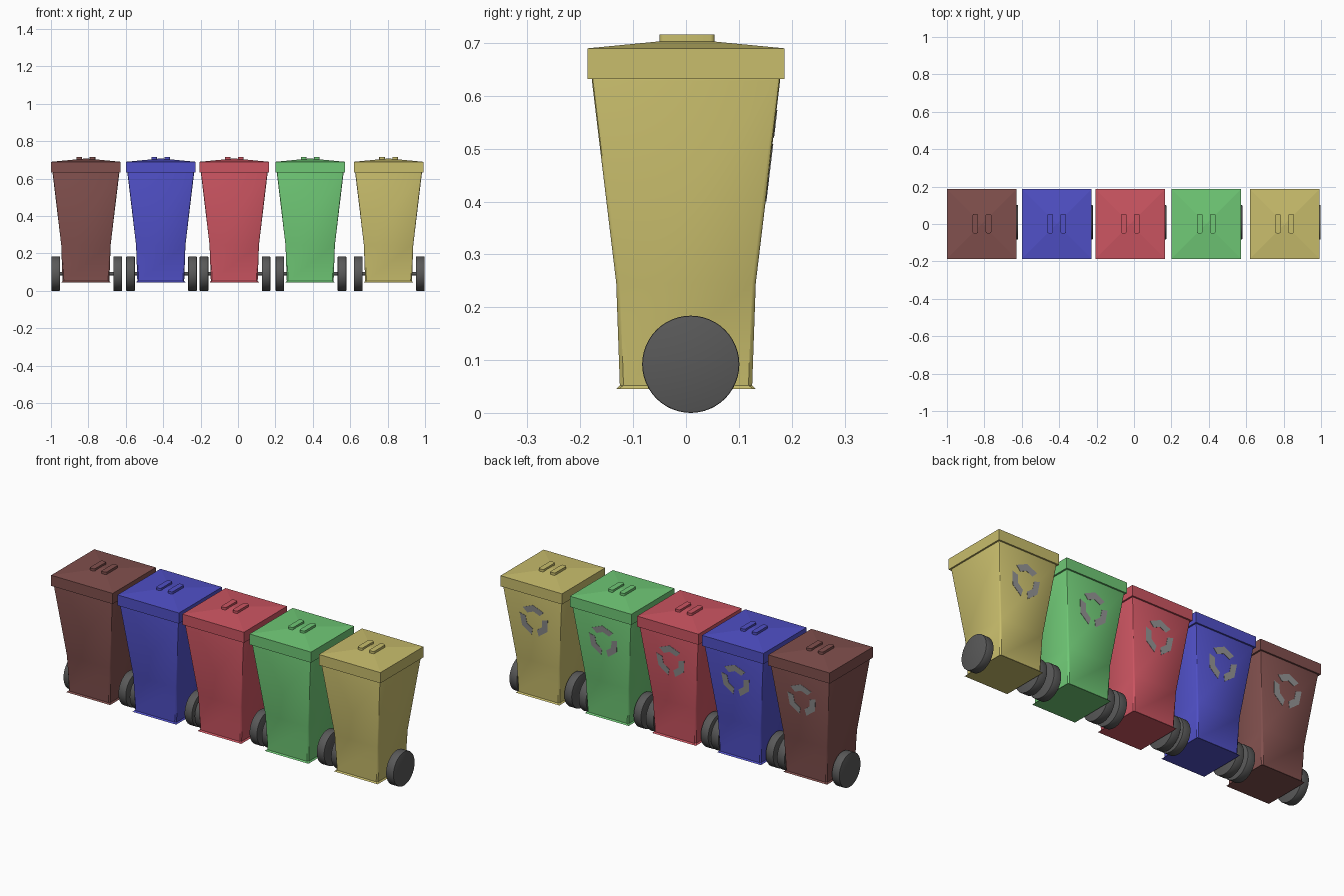
import bpy, bmesh, math
from mathutils import Matrix, Vector

if "Cube" in bpy.data.objects:
    bpy.data.objects.remove(bpy.data.objects["Cube"])


def material(name, rgb):
    m = bpy.data.materials.new(name)
    m.diffuse_color = (*rgb, 1)
    m.use_nodes = True
    m.node_tree.nodes["Principled BSDF"].inputs["Base Color"].default_value = m.diffuse_color
    return m


def finish(bm, name, mat=None, smooth=True):
    bmesh.ops.recalc_face_normals(bm, faces=bm.faces)
    me = bpy.data.meshes.new(name)
    bm.to_mesh(me)
    bm.free()
    ob = bpy.data.objects.new(name, me)
    bpy.context.collection.objects.link(ob)
    if mat:
        me.materials.append(mat)
    if smooth:
        bpy.ops.object.select_all(action='DESELECT')
        ob.select_set(True)
        bpy.context.view_layer.objects.active = ob
        bpy.ops.object.shade_smooth_by_angle(angle=math.radians(35))
    return ob


def loft(bm, cx, rings):
    """Stack square rings (half width, z) centred on cx and cap both ends."""
    loops = [[bm.verts.new((cx + sx * h, sy * h, z))
              for sx, sy in ((-1, -1), (1, -1), (1, 1), (-1, 1))] for h, z in rings]
    for a, b in zip(loops, loops[1:]):
        for i in range(4):
            j = (i + 1) % 4
            bm.faces.new((a[i], a[j], b[j], b[i]))
    bm.faces.new(loops[0])
    return bm.faces.new(loops[-1])


def bevel_sharp(bm, width, segments, angle=0.6):
    bm.normal_update()
    edges = [e for e in bm.edges if e.calc_face_angle(0) > angle]
    bmesh.ops.bevel(bm, geom=edges, offset=width, segments=segments,
                    profile=0.5, affect='EDGES')


def cylinder(bm, x0, x1, r, sides):
    m = Matrix.Translation(((x0 + x1) / 2, 0.009, 0.092)) @ Matrix.Rotation(math.pi / 2, 4, 'Y')
    bmesh.ops.create_cone(bm, cap_ends=True, segments=sides, radius1=r, radius2=r,
                          depth=x1 - x0, matrix=m)


def build_bin(colour, cx, mat):
    # tapered body
    bm = bmesh.new()
    loft(bm, cx, [(0.125, 0.045), (0.132, 0.245), (0.179, 0.636)])
    bevel_sharp(bm, 0.007, 2)
    finish(bm, colour + "_body", mat)

    # lid: rim with a shallow pyramid on top
    bm = bmesh.new()
    top = loft(bm, cx, [(0.186, 0.632), (0.186, 0.69)])
    bmesh.ops.poke(bm, faces=[top])[
        "verts"][0].co.z = 0.708
    finish(bm, colour + "_lid", mat, smooth=False)

    # pair of raised grips
    bm = bmesh.new()
    for side in (-1, 1):
        m = Matrix.Translation((cx + side * 0.035, 0.002, 0.706)) @ Matrix.Diagonal((0.03, 0.104, 0.02, 1))
        bmesh.ops.create_cube(bm, size=1, matrix=m)
    bm.normal_update()
    upright = [e for e in bm.edges if abs(e.verts[0].co.z - e.verts[1].co.z) > 0.01]
    bmesh.ops.bevel(bm, geom=upright, offset=0.008, segments=3, profile=0.5, affect='EDGES')
    finish(bm, colour + "_lid_grips", mat)

    # wheels and axle
    wx = cx + 0.004
    bm = bmesh.new()
    for side in (-1, 1):
        a, b = sorted((wx + side * 0.143, wx + side * 0.189))
        cylinder(bm, a, b, 0.092, 48)
    bevel_sharp(bm, 0.003, 2)
    finish(bm, colour + "_wheels", rubber)
    bm = bmesh.new()
    cylinder(bm, wx - 0.15, wx + 0.15, 0.009, 16)
    finish(bm, colour + "_axle", rubber)

    # plain ring of three flat plates on the sloping back
    bm = bmesh.new()
    slope = (0.179 - 0.132) / (0.636 - 0.245)
    zc = 0.485
    for k in range(3):
        rows = []
        for d in (-46, 0, 46):
            t = math.radians(90 + 120 * k + d)
            rows.append([(r * math.cos(t), r * math.sin(t)) for r in (0.052, 0.088)])
        layers = []
        for lift in (-0.002, 0.0015):
            layers.append([[bm.verts.new((cx + u, 0.132 + slope * (zc + v - 0.245) + lift, zc + v))
                            for u, v in row] for row in rows])
        for lay in layers:
            for a, b in zip(lay, lay[1:]):
                bm.faces.new((a[0], a[1], b[1], b[0]))
        outline = [[l[0][0], l[1][0], l[2][0], l[2][1], l[1][1], l[0][1]] for l in layers]
        for i in range(6):
            j = (i + 1) % 6
            bm.faces.new((outline[0][i], outline[0][j], outline[1][j], outline[1][i]))
    finish(bm, colour + "_back_plates", plate_grey, smooth=False)


rubber = material("dark_rubber", (0.1, 0.1, 0.1))
plate_grey = material("plate_grey", (0.3, 0.3, 0.3))

for colour, cx, rgb in (
        ("brown", -0.813, (0.22, 0.08, 0.075)),
        ("blue", -0.413, (0.08, 0.08, 0.57)),
        ("red", -0.02, (0.6, 0.09, 0.12)),
        ("green", 0.386, (0.16, 0.58, 0.18)),
        ("yellow", 0.805, (0.58, 0.51, 0.15))):
    build_bin(colour, cx, material(colour + "_plastic", rgb))
